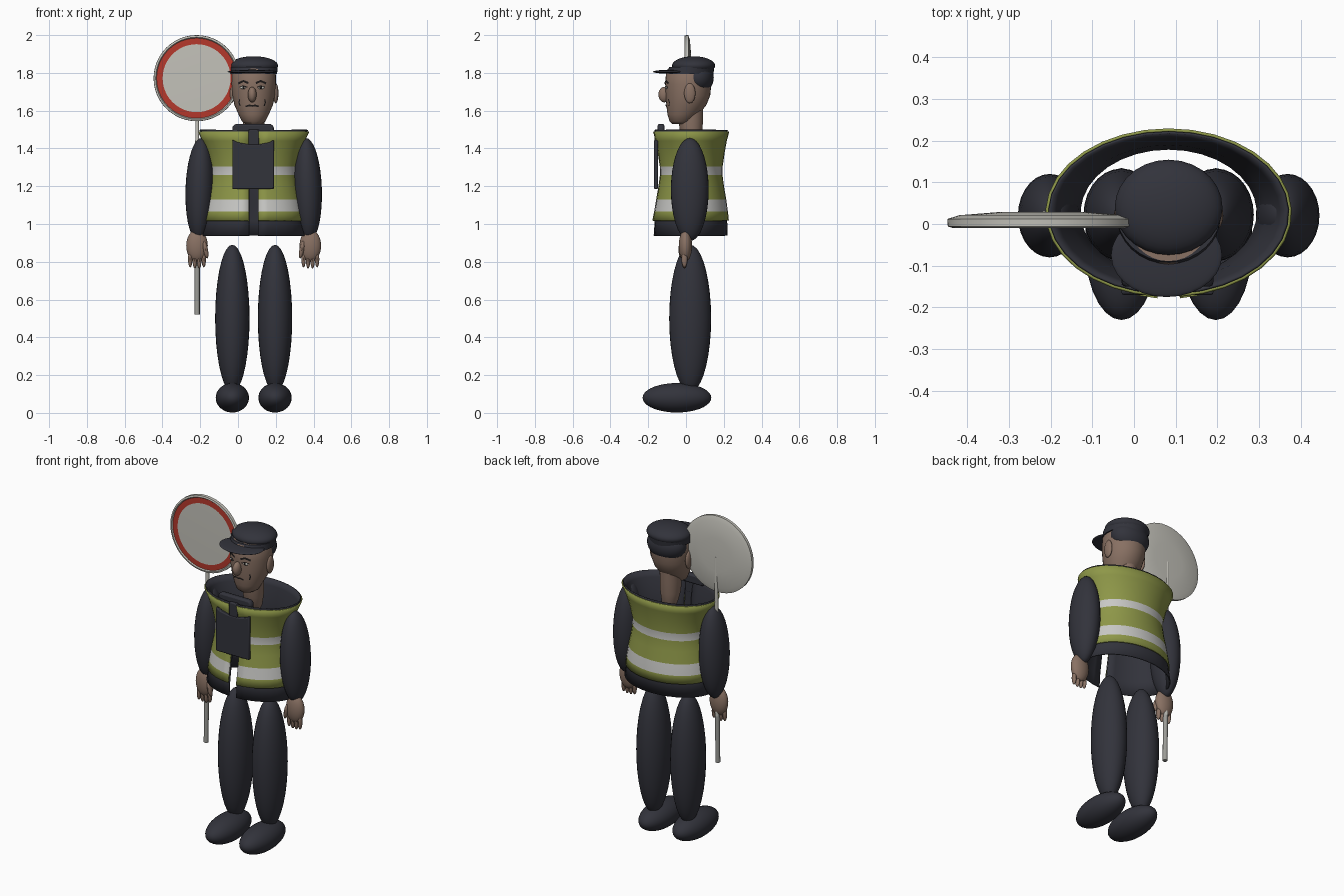
import bpy, bmesh, math
from mathutils import Vector, Matrix

if "Cube" in bpy.data.objects:
    bpy.data.objects.remove(bpy.data.objects["Cube"])

CX = 0.083  # body centre line


def mat(name, rgb):
    m = bpy.data.materials.new(name)
    m.diffuse_color = (*rgb, 1)
    m.use_nodes = True
    m.node_tree.nodes["Principled BSDF"].inputs["Base Color"].default_value = m.diffuse_color
    return m


NAVY = mat("dark navy", (0.032, 0.033, 0.044))
LIME = mat("safety lime", (0.27, 0.31, 0.065))
SILVER = mat("reflective silver", (0.58, 0.58, 0.56))
SKIN = mat("skin", (0.25, 0.165, 0.125))
WHITE = mat("sign white", (0.55, 0.54, 0.49))
RED = mat("sign red", (0.46, 0.04, 0.025))
STEEL = mat("pole grey", (0.33, 0.33, 0.31))
BLACK = mat("black", (0.012, 0.01, 0.01))


def finish(name, bm, mats, angle=40):
    me = bpy.data.meshes.new(name)
    bm.to_mesh(me)
    bm.free()
    ob = bpy.data.objects.new(name, me)
    bpy.context.collection.objects.link(ob)
    for m in mats:
        me.materials.append(m)
    bpy.ops.object.select_all(action='DESELECT')
    ob.select_set(True)
    bpy.context.view_layer.objects.active = ob
    bpy.ops.object.shade_smooth_by_angle(angle=math.radians(angle))
    return ob


def ellipsoid(name, c, r, m, tilt=0, seg=28):
    bm = bmesh.new()
    bmesh.ops.create_uvsphere(bm, u_segments=seg, v_segments=seg * 2 // 3, radius=1)
    M = Matrix.Translation(c) @ Matrix.Rotation(tilt, 4, 'Y') @ Matrix.Diagonal((*r, 1))
    bm.transform(M)
    return finish(name, bm, [m])


def loft(name, rings, mats, gap=0.0, seg=32, rule=None):
    """Stack of ellipses (z, cy, rx, ry); gap leaves a front slit of that half width."""
    bm = bmesh.new()
    rows = []
    for z, cy, rx, ry in rings:
        d = math.asin(gap / rx)
        n = seg + 1 if gap else seg
        rows.append([bm.verts.new((CX + rx * math.cos(t), cy + ry * math.sin(t), z))
                     for t in (-math.pi / 2 + d + (2 * math.pi - 2 * d) * i / seg for i in range(n))])
    for a, b in zip(rows, rows[1:]):
        for i in range(seg):
            j = (i + 1) % len(a)
            f = bm.faces.new((a[i], a[j], b[j], b[i]))
            if rule:
                f.material_index = rule(f.calc_center_median().z)
    if not gap:
        bm.faces.new(rows[0][::-1])
        bm.faces.new(rows[-1])
    return finish(name, bm, mats)


def plate(name, outline, y, depth, m, bevel=0.006):
    """Extruded front-facing outline of (x, z) points."""
    bm = bmesh.new()
    f = bm.faces.new([bm.verts.new((x, y, z)) for x, z in outline])
    ex = bmesh.ops.extrude_face_region(bm, geom=[f])
    bmesh.ops.translate(bm, vec=(0, depth, 0), verts=[v for v in ex["geom"] if isinstance(v, bmesh.types.BMVert)])
    bmesh.ops.recalc_face_normals(bm, faces=bm.faces)
    ob = finish(name, bm, [m])
    mod = ob.modifiers.new("bevel", 'BEVEL')
    mod.width, mod.segments = bevel, 2
    return ob


def rod(name, a, b, r1, r2, m, seg=16):
    a, b = Vector(a), Vector(b)
    bm = bmesh.new()
    bmesh.ops.create_cone(bm, cap_ends=True, segments=seg, radius1=r1, radius2=r2, depth=(b - a).length)
    q = (b - a).to_track_quat('Z', 'Y').to_matrix().to_4x4()
    bm.transform(Matrix.Translation((a + b) / 2) @ q)
    return finish(name, bm, [m])


# Limbs, mirrored about the body centre line
for s, side in ((-1, "right"), (1, "left")):
    lx, ax, hx = CX + s * 0.113, CX + s * 0.285, CX + s * 0.3
    ellipsoid(side + "_leg", (lx, 0.022, 0.5), (0.091, 0.111, 0.39), NAVY)
    ellipsoid(side + "_shoe", (lx, -0.048, 0.08), (0.088, 0.182, 0.078), NAVY)
    ellipsoid(side + "_sleeve", (ax, 0.02, 1.182), (0.076, 0.1, 0.273), NAVY, tilt=-s * 0.03)
    ellipsoid(side + "_palm", (hx, -0.003, 0.885), (0.057, 0.035, 0.085), SKIN)
    for i in range(4):
        fx = hx + s * (-0.036 + i * 0.024)
        tip = 0.765 + 0.006 * abs(i - 1.5)
        ellipsoid(f"{side}_finger_{i}", (fx, -0.008, tip + 0.04), (0.0115, 0.016, 0.044), SKIN, seg=12)
    ellipsoid(side + "_thumb", (hx - s * 0.045, -0.022, 0.865), (0.013, 0.018, 0.048), SKIN, tilt=s * 0.2, seg=12)

# Open jacket shell and reflective vest over it
jacket = loft("jacket", [(0.938, 0.024, 0.278, 0.196), (1.02, 0.026, 0.26, 0.192), (1.13, 0.027, 0.241, 0.177),
                         (1.27, 0.027, 0.217, 0.157), (1.38, 0.027, 0.24, 0.168), (1.46, 0.027, 0.272, 0.184),
                         (1.497, 0.027, 0.288, 0.195)], [NAVY], gap=0.024)
vest = loft("vest", [(1.018, 0.024, 0.268, 0.203), (1.065, 0.026, 0.26, 0.196), (1.13, 0.027, 0.249, 0.186),
                     (1.20, 0.027, 0.234, 0.174), (1.26, 0.027, 0.226, 0.166), (1.305, 0.027, 0.228, 0.167),
                     (1.38, 0.027, 0.248, 0.178), (1.44, 0.027, 0.272, 0.189), (1.488, 0.027, 0.295, 0.202)],
            [LIME, SILVER, NAVY], gap=0.027,
            rule=lambda z: 1 if 1.065 < z < 1.13 or 1.26 < z < 1.305 else 0)
for ob, th in ((jacket, 0.006), (vest, 0.007)):
    mod = ob.modifiers.new("thickness", 'SOLIDIFY')
    mod.thickness, mod.offset = th, -1
vest.modifiers[0].material_offset = 2

# Chest panel, placket and collar tab
plate("chest_panel", [(-0.03, 1.185), (0.19, 1.185), (0.19, 1.446), (0.165, 1.432), (0.112, 1.422),
                      (0.054, 1.422), (0.0, 1.432), (-0.03, 1.446)], -0.17, 0.022, NAVY)
plate("placket", [(0.055, 1.4), (0.111, 1.4), (0.111, 1.5), (0.055, 1.5)], -0.167, 0.02, NAVY)
plate("collar_tab", [(-0.03, 1.475), (0.19, 1.475), (0.19, 1.515), (0.175, 1.53), (-0.015, 1.53), (-0.03, 1.515)],
      -0.15, 0.035, NAVY, bevel=0.01)

# Head and neck
loft("neck", [(1.37, 0.04, 0.022, 0.022), (1.42, 0.035, 0.045, 0.045), (1.48, 0.028, 0.056, 0.058),
              (1.55, 0.025, 0.058, 0.065), (1.64, 0.025, 0.06, 0.066)], [SKIN])
HEAD = [(1.53, -0.03, 0.042, 0.042), (1.543, -0.025, 0.062, 0.062), (1.58, -0.015, 0.08, 0.083),
        (1.63, 0.002, 0.102, 0.106), (1.68, 0.01, 0.113, 0.118), (1.74, 0.012, 0.118, 0.122),
        (1.80, 0.014, 0.116, 0.12), (1.83, 0.016, 0.1, 0.105)]
loft("head", HEAD, [SKIN])


def face_y(x, z):
    for a, b in zip(HEAD, HEAD[1:]):
        if a[0] <= z <= b[0]:
            k = (z - a[0]) / (b[0] - a[0])
            cy, rx, ry = (a[i] + k * (b[i] - a[i]) for i in (1, 2, 3))
            return cy - ry * math.sqrt(max(0, 1 - ((x - CX) / rx) ** 2))


def face_line(name, pts, w, m=BLACK):
    """Thin strip following the face; pts are (offset from nose line, z)."""
    bm = bmesh.new()
    rows = []
    for i, (x, z) in enumerate(pts):
        t = Vector(pts[min(i + 1, len(pts) - 1)]) - Vector(pts[max(i - 1, 0)])
        n = Vector((-t.y, t.x)).normalized() * w / 2
        rows.append([bm.verts.new((px, face_y(px, pz) - 0.004, pz))
                     for px, pz in ((NX + x + n.x, z + n.y), (NX + x - n.x, z - n.y))])
    for a, b in zip(rows, rows[1:]):
        bm.faces.new((a[0], a[1], b[1], b[0]))
    bmesh.ops.recalc_face_normals(bm, faces=bm.faces)
    if sum(f.normal.y for f in bm.faces) > 0:
        bmesh.ops.reverse_faces(bm, faces=bm.faces)
    finish(name, bm, [m])


NX = 0.075  # nose line
ellipsoid("nose", (NX, -0.115, 1.685), (0.023, 0.031, 0.041), SKIN, seg=20)
face_line("mouth", [(-0.035, 1.622), (-0.015, 1.628), (0, 1.625), (0.015, 1.628), (0.035, 1.622)], 0.009)
for s, side in ((-1, "right"), (1, "left")):
    ellipsoid(side + "_ear", (CX + s * 0.117, 0.02, 1.692), (0.014, 0.03, 0.053), SKIN, seg=20)
    ex = NX + s * 0.046
    ellipsoid(side + "_eye", (ex, face_y(ex, 1.722), 1.722), (0.018, 0.006, 0.008), WHITE, seg=16)
    ellipsoid(side + "_pupil", (ex, face_y(ex, 1.722) - 0.004, 1.722), (0.007, 0.004, 0.007), BLACK, seg=12)
    face_line(side + "_eyelid", [(s * 0.026, 1.724), (s * 0.046, 1.732), (s * 0.068, 1.724)], 0.005)
    face_line(side + "_brow", [(s * 0.02, 1.746), (s * 0.046, 1.757), (s * 0.074, 1.744)], 0.011)
    face_line(side + "_cheek_line", [(s * 0.066, 1.66), (s * 0.07, 1.645), (s * 0.064, 1.625)], 0.006)

# Flat cap: crown, back and peak
ellipsoid("cap_crown", (CX, 0.04, 1.838), (0.129, 0.114, 0.05), NAVY)
ellipsoid("cap_back", (CX, 0.062, 1.775), (0.119, 0.085, 0.088), NAVY)
loft("cap_band", [(1.795, 0.02, 0.124, 0.125), (1.83, 0.03, 0.126, 0.12)], [NAVY])
ellipsoid("cap_peak", (CX - 0.005, -0.075, 1.806), (0.133, 0.1, 0.011), NAVY)

# Round traffic sign: lathed disc with a painted ring
bm = bmesh.new()
profile = [(0.18, -0.004), (0.212, -0.003), (0.217, -0.009), (0.227, -0.006), (0.228, 0.012), (0.2, 0.021), (0.1, 0.029)]
rows = [[bm.verts.new((-0.219 + r * math.cos(t), y, 1.772 + r * math.sin(t)))
         for t in (2 * math.pi * i / 48 for i in range(48))] for r, y in profile]
for k, (a, b) in enumerate(zip(rows, rows[1:])):
    for i in range(48):
        j = (i + 1) % 48
        bm.faces.new((a[i], a[j], b[j], b[i])).material_index = 1 if k == 0 else 0
bm.faces.new(rows[0])
bm.faces.new(rows[-1])
bmesh.ops.recalc_face_normals(bm, faces=bm.faces)
finish("sign_disc", bm, [WHITE, RED])

# Sign pole and its grip
rod("sign_pole", (-0.216, 0.01, 0.8), (-0.216, 0.022, 1.76), 0.013, 0.009, WHITE)
rod("sign_grip", (-0.216, 0.006, 0.52), (-0.216, 0.01, 0.87), 0.0135, 0.0135, STEEL)
